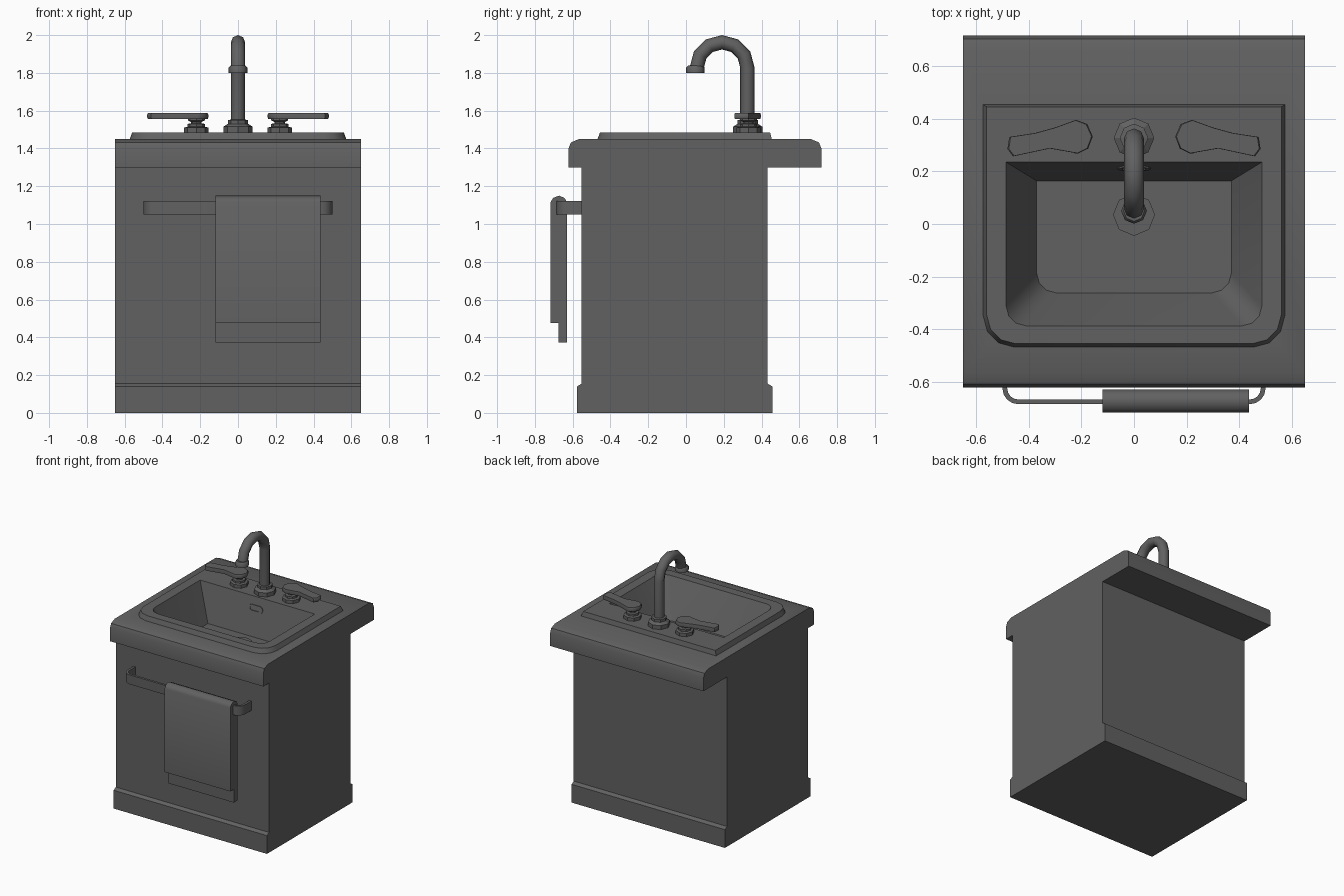
import bpy, bmesh
from math import sin, cos, pi, radians

if "Cube" in bpy.data.objects:
    bpy.data.objects.remove(bpy.data.objects["Cube"])

grey = bpy.data.materials.new("dark_grey")
grey.diffuse_color = (.12, .12, .12, 1)
grey.use_nodes = True
grey.node_tree.nodes["Principled BSDF"].inputs["Base Color"].default_value = grey.diffuse_color


def loft(name, rings, closed=True, smooth=None):
    """Bridge equal-length rings; cap both ends, or only the last if not closed."""
    bm = bmesh.new()
    vs = [[bm.verts.new(p) for p in r] for r in rings]
    n = len(vs[0])
    for a, b in zip(vs, vs[1:]):
        for i in range(n):
            j = (i + 1) % n
            bm.faces.new((a[i], a[j], b[j], b[i]))
    bm.faces.new(vs[-1])
    if closed:
        bm.faces.new(vs[0][::-1])
        bmesh.ops.recalc_face_normals(bm, faces=bm.faces)
    me = bpy.data.meshes.new(name)
    bm.to_mesh(me)
    bm.free()
    me.materials.append(grey)
    ob = bpy.data.objects.new(name, me)
    bpy.context.collection.objects.link(ob)
    bpy.ops.object.select_all(action='DESELECT')
    ob.select_set(True)
    bpy.context.view_layer.objects.active = ob
    if smooth:
        bpy.ops.object.shade_smooth_by_angle(angle=radians(smooth))
    return ob


def extrude_x(name, prof, x0, x1, **kw):
    return loft(name, [[(x, y, z) for y, z in prof] for x in (x0, x1)], **kw)


def extrude_z(name, outline, z0, z1, **kw):
    return loft(name, [[(x, y, z) for x, y in outline] for z in (z0, z1)], **kw)


def lathe(name, cx, cy, prof, sides=8, **kw):
    return loft(name, [[(cx + r * cos(2 * pi * i / sides), cy + r * sin(2 * pi * i / sides), z)
                        for i in range(sides)] for r, z in prof], **kw)


def arc(cx, cy, r, a0, a1, n):
    return [(cx + r * cos(radians(a0 + (a1 - a0) * i / n)),
             cy + r * sin(radians(a0 + (a1 - a0) * i / n))) for i in range(n + 1)]


# Cabinet: plinth, body and overhanging rounded counter as one side profile
cabinet = extrude_x("cabinet", [
    (-.577, 0), (.457, 0), (.457, .14), (.432, .155), (.432, 1.3), (.717, 1.3),
    (.717, 1.4), (.704, 1.432), (.66, 1.45), (-.565, 1.45), (-.609, 1.432),
    (-.622, 1.4), (-.622, 1.3), (-.552, 1.3), (-.552, .155), (-.577, .14)], -.65, .65)

# Cavity for the basin
cutter = extrude_z("basin_cutter", [(-.51, -.41), (.51, -.41), (.51, .26), (-.51, .26)], 1.12, 1.6)
cutter.hide_render = True
mod = cabinet.modifiers.new("basin_hole", 'BOOLEAN')
mod.operation, mod.solver, mod.object = 'DIFFERENCE', 'EXACT', cutter
bpy.context.view_layer.objects.active = cabinet
bpy.ops.object.modifier_apply(modifier=mod.name)
bpy.data.objects.remove(cutter)
bpy.ops.object.select_all(action='DESELECT')
cabinet.select_set(True)
bpy.context.view_layer.objects.active = cabinet
bpy.ops.object.shade_smooth_by_angle(angle=radians(30))


# Basin: raised rim, sloping walls, flat floor; only front corners rounded
def basin_ring(x, y0, y1, r, z):
    pts = [(x, y1), (-x, y1)] + arc(r - x, y0 + r, r, 180, 270, 3) + arc(x - r, y0 + r, r, 270, 360, 3)
    return [(px, py, z) for px, py in pts]


loft("basin", [basin_ring(.575, -.47, .455, .12, 1.445),
               basin_ring(.56, -.455, .445, .11, 1.485),
               basin_ring(.486, -.387, .235, .075, 1.485),
               basin_ring(.37, -.262, .164, .075, 1.21)], closed=False, smooth=35)

# Drain on the floor
lathe("drain", 0, .035, [(.08, 1.205), (.08, 1.218)])


# Overflow outlet on the sloping back wall
def overflow_ring(hx, hz, out):
    pts = arc(hx - hz, 0, hz, -90, 90, 4) + arc(hz - hx, 0, hz, 90, 270, 4)
    return [(x, .216 + .25 * h - out, 1.402 + h) for x, h in pts]


loft("overflow", [overflow_ring(.063, .026, -.01), overflow_ring(.063, .026, .008),
                  overflow_ring(.046, .013, .008), overflow_ring(.046, .013, .001)])

# Tap: stepped base, swan-neck pipe, nozzle collar
lathe("tap_base", 0, .327, [(.077, 1.48), (.077, 1.515), (.054, 1.53), (.054, 1.55), (.036, 1.553)])
path = [(.325, 1.5, 0)] + [(.191 + .134 * cos(radians(t)), 1.828 + .134 * sin(radians(t)), radians(t))
                           for t in range(0, 181, 30)]
loft("tap_pipe", [[(.038 * sin(k * pi / 4), y + .038 * cos(k * pi / 4) * cos(t),
                    z + .038 * cos(k * pi / 4) * sin(t)) for k in range(8)]
                  for y, z, t in path], smooth=50)
lathe("tap_nozzle", 0, .05, [(.049, 1.8), (.049, 1.828), (.04, 1.838)], smooth=50)

# Handles: stepped knob with a shaped lever, mirrored left and right
lever = [(-.474, .331), (-.376, .346), (-.3, .367), (-.22, .396), (-.178, .38), (-.157, .333),
         (-.174, .287), (-.213, .268), (-.32, .287), (-.46, .257), (-.481, .285)]
mx = sum(p[0] for p in lever) / len(lever)
my = sum(p[1] for p in lever) / len(lever)
for side, s in (("left", 1), ("right", -1)):
    lathe(side + "_handle_base", -.221 * s, .331,
          [(.064, 1.48), (.064, 1.51), (.046, 1.515), (.046, 1.53), (.027, 1.533),
           (.027, 1.54), (.045, 1.548), (.045, 1.562)])
    loft(side + "_handle_lever",
         [[(s * (mx + (x - mx) * k), my + (y - my) * k, z) for x, y in lever]
          for k, z in ((.98, 1.557), (1, 1.564), (1, 1.58), (.97, 1.588))], smooth=50)

# Towel rail: flat strip bent back to the cabinet at both ends
outer, inner = [[(-.44 - r, -.545)] + arc(-.44, -.625, r, 180, 270, 4) +
                arc(.44, -.625, r, 270, 360, 4) + [(.44 + r, -.545)] for r in (.06, .042)]
extrude_z("towel_rail", outer + inner[::-1], 1.05, 1.122, smooth=35)

# Towel folded over the rail, longer behind
extrude_x("towel", [(-.717, .475), (-.674, .475), (-.674, .373), (-.63, .373), (-.63, 1.115),
                    (-.643, 1.138), (-.672, 1.15), (-.704, 1.138), (-.717, 1.115)],
          -.12, .437, smooth=45)
